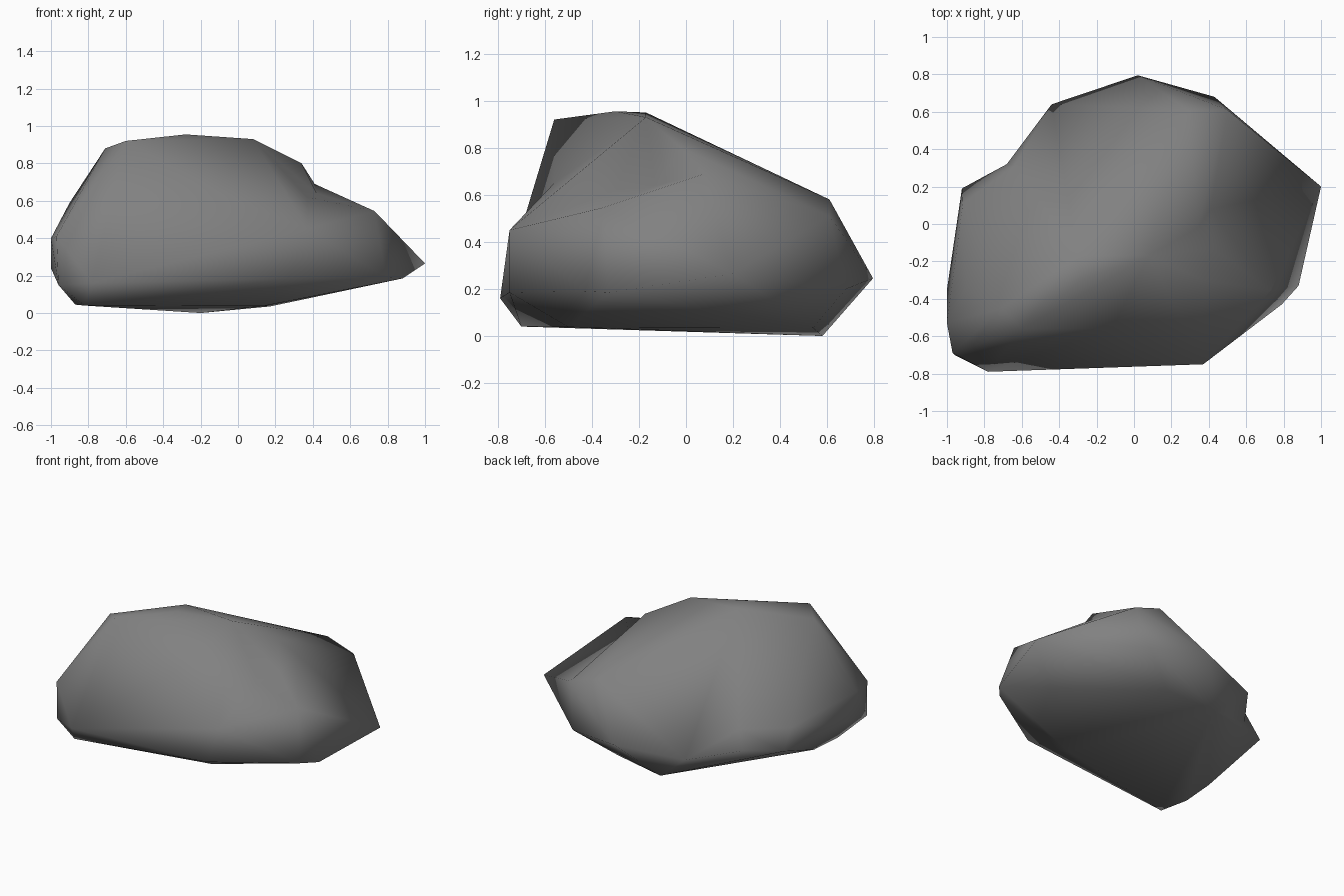
import bpy, bmesh
from mathutils import Vector

if "Cube" in bpy.data.objects:
    bpy.data.objects.remove(bpy.data.objects["Cube"])

# Corner points of the boulder, grouped by area
peak, knob, saddle = (-.60, -.56, .92), (.34, -.02, .80), (.08, -.17, .93)
tip, shoulder, ledge = (1.0, .20, .265), (.73, -.355, .545), (.37, -.75, .45)
left_low, left_up, back_low = (-.92, .19, .22), (-.915, .11, .36), (-.44, .64, .20)

crest = [peak, (-.71, -.45, .88), (-.28, -.30, .955), (-.30, -.17, .95), saddle, knob]
right_side = [tip, (.88, -.33, .185), (.79, -.43, .19), shoulder, ledge, (.28, -.75, .185)]
back_side = [(.29, .61, .58), (.50, .61, .51), (.43, .68, .20), (.02, .795, .245), back_low]
left_side = [left_low, left_up, (-1.0, -.35, .24), (-1.0, -.53, .40), (-.97, -.69, .41),
             (-.96, -.70, .15), (-.90, -.35, .59), (-.78, -.79, .16)]
underside = [(-.82, -.70, .04), (-.87, -.50, .045), (-.85, -.25, .045), (-.20, .58, 0),
             (.17, .54, .035), (.14, -.50, .038)]


def dent(bm, a, b, spot):
    """Split the edge from a to b (or the closest one) and move its middle to the spot."""
    a, b = Vector(a), Vector(b)

    def miss(e):
        p, q = (v.co for v in e.verts)
        return min((p - a).length + (q - b).length, (p - b).length + (q - a).length)

    new = bmesh.ops.subdivide_edges(bm, edges=[min(bm.edges, key=miss)], cuts=1)
    vert = next(g for g in new["geom_inner"] if isinstance(g, bmesh.types.BMVert))
    vert.co = spot
    bmesh.ops.triangulate(bm, faces=[f for f in bm.faces if len(f.verts) > 3])


# Boulder: hull of the corners
bm = bmesh.new()
for p in crest + right_side + back_side + left_side + underside:
    bm.verts.new(p)
hull = bmesh.ops.convex_hull(bm, input=bm.verts[:])
loose = {g for g in hull["geom_interior"] + hull["geom_unused"]
         if isinstance(g, bmesh.types.BMVert)}
bmesh.ops.delete(bm, geom=list(loose), context='VERTS')
bmesh.ops.triangulate(bm, faces=bm.faces[:])

# Hollows: back left, front, and around the knob on the right
dent(bm, left_up, back_low, (-.64, .31, .35))
dent(bm, left_low, back_low, (-.68, .32, .21))
dent(bm, peak, ledge, (-.12, -.56, .65))
dent(bm, knob, tip, (.41, .08, .69))
dent(bm, knob, shoulder, (.42, -.13, .64))
dent(bm, saddle, shoulder, (.37, -.30, .62))

bmesh.ops.recalc_face_normals(bm, faces=bm.faces[:])
for f in bm.faces:
    f.smooth = True
mesh = bpy.data.meshes.new("boulder")
bm.to_mesh(mesh)
bm.free()

stone = bpy.data.materials.new("grey stone")
stone.diffuse_color = (.22, .22, .22, 1)
stone.use_nodes = True
stone.node_tree.nodes["Principled BSDF"].inputs["Base Color"].default_value = stone.diffuse_color
mesh.materials.append(stone)
boulder = bpy.data.objects.new("boulder", mesh)
bpy.context.collection.objects.link(boulder)
